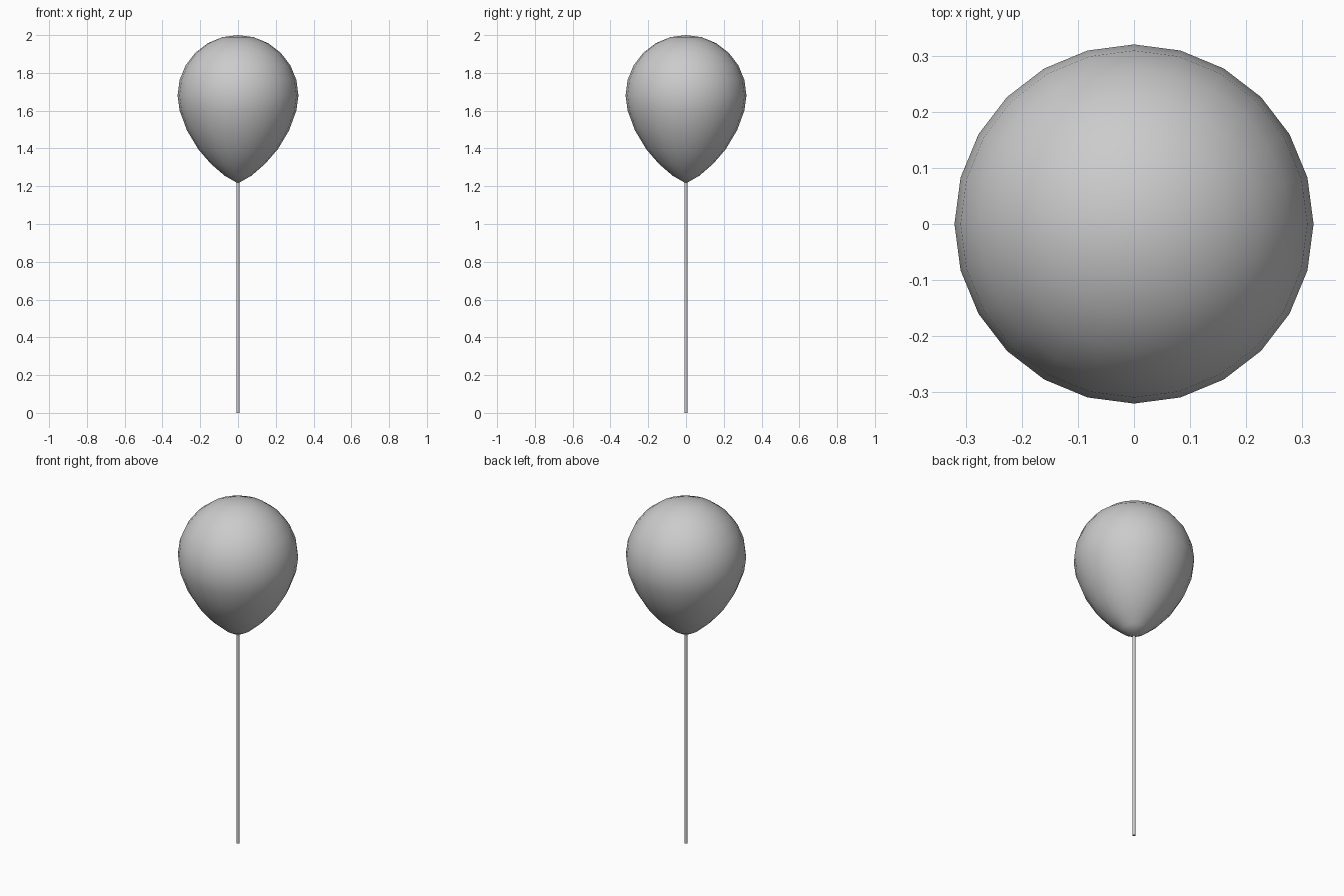
import bpy
import bmesh
from math import cos, sin, pi, radians

cube = bpy.data.objects.get("Cube")
if cube:
    bpy.data.objects.remove(cube, do_unlink=True)

# Single matte grey for both parts
grey = bpy.data.materials.new("light grey")
grey.use_nodes = True
colour = (0.6, 0.6, 0.6, 1)
grey.diffuse_color = colour
grey.node_tree.nodes["Principled BSDF"].inputs["Base Color"].default_value = colour


def lathe(name, profile, sides):
    """Spin a (radius, height) profile, bottom to top, around z."""
    bm = bmesh.new()
    verts = [bm.verts.new((r, 0, z)) for r, z in profile]
    edges = [bm.edges.new(pair) for pair in zip(verts, verts[1:])]
    bmesh.ops.spin(bm, geom=verts + edges, cent=(0, 0, 0), axis=(0, 0, 1),
                   angle=2 * pi, steps=sides, use_merge=True)
    bmesh.ops.remove_doubles(bm, verts=bm.verts, dist=0.0005)
    bmesh.ops.recalc_face_normals(bm, faces=bm.faces)
    mesh = bpy.data.meshes.new(name)
    bm.to_mesh(mesh)
    bm.free()
    mesh.materials.append(grey)
    obj = bpy.data.objects.new(name, mesh)
    bpy.context.collection.objects.link(obj)
    bpy.ops.object.select_all(action="DESELECT")
    obj.select_set(True)
    bpy.context.view_layer.objects.active = obj
    bpy.ops.object.shade_smooth_by_angle(angle=radians(50))
    return obj


# Balloon: tapered lower half, round upper half
radius, middle = 0.32, 1.68
taper = [(0, 1.215), (0.07, 1.255), (0.143, 1.318), (0.21, 1.395),
         (0.27, 1.495), (0.309, 1.6)]
dome = [(radius * cos(radians(a)), middle + radius * sin(radians(a)))
        for a in range(0, 91, 15)]
lathe("balloon", taper + dome, 24)

# String: thin straight rod with closed ends
lathe("string", [(0, 0), (0.008, 0), (0.008, 1.225), (0, 1.225)], 12)
